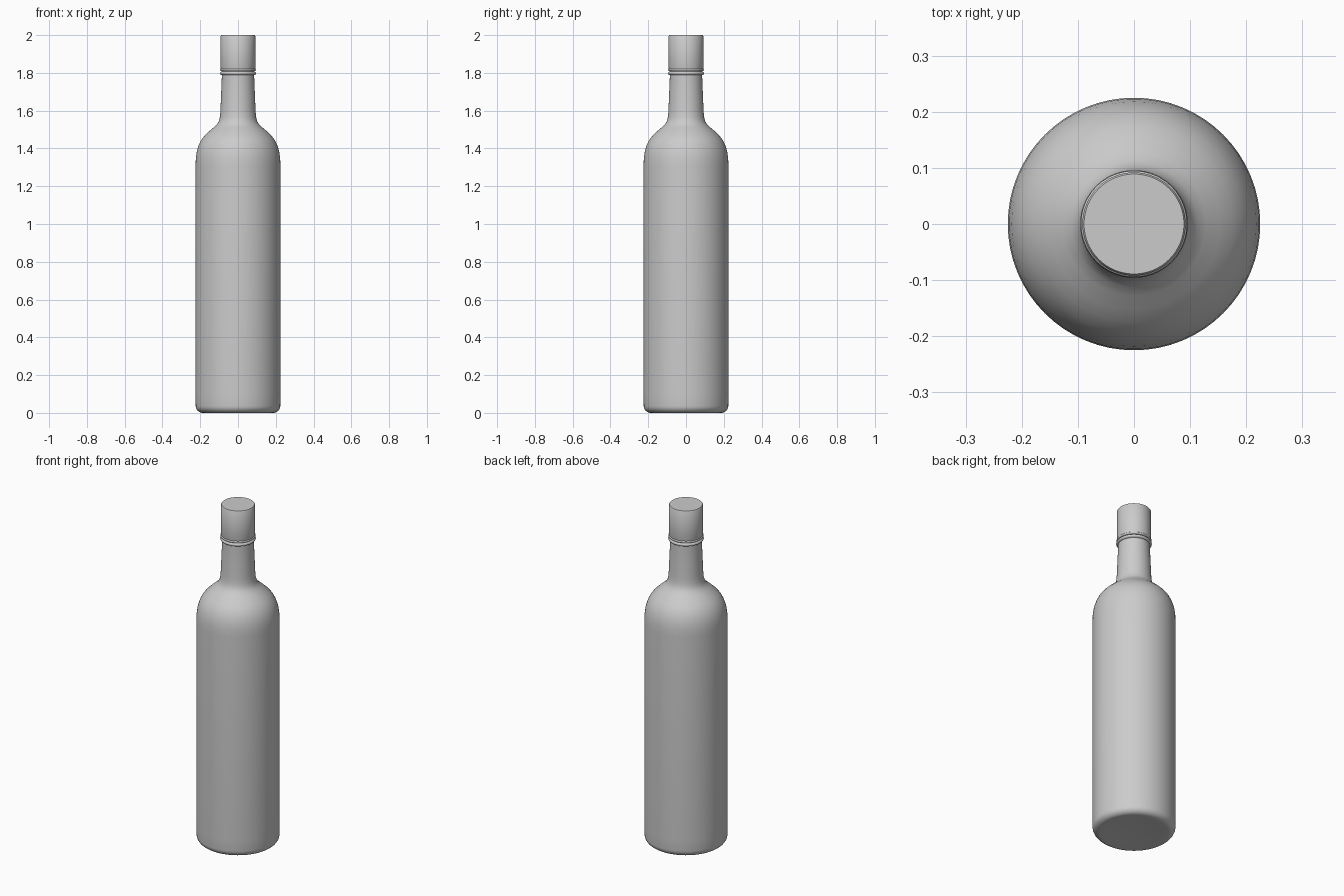
import bpy, bmesh, math

if "Cube" in bpy.data.objects:
    bpy.data.objects.remove(bpy.data.objects["Cube"])


def lathe(name, profile, steps=64):
    """Spin an (r, z) profile around z into a closed, smooth object."""
    bm = bmesh.new()
    verts = [bm.verts.new((r, 0, z)) for r, z in profile]
    edges = [bm.edges.new(p) for p in zip(verts, verts[1:])]
    bmesh.ops.spin(bm, geom=verts + edges, cent=(0, 0, 0), axis=(0, 0, 1),
                   angle=math.tau, steps=steps, use_duplicate=False)
    bmesh.ops.remove_doubles(bm, verts=bm.verts, dist=1e-5)
    bmesh.ops.recalc_face_normals(bm, faces=bm.faces)
    mesh = bpy.data.meshes.new(name)
    bm.to_mesh(mesh)
    bm.free()
    obj = bpy.data.objects.new(name, mesh)
    bpy.context.collection.objects.link(obj)
    bpy.ops.object.select_all(action='DESELECT')
    obj.select_set(True)
    bpy.context.view_layer.objects.active = obj
    bpy.ops.object.shade_smooth_by_angle(angle=math.radians(40))
    return obj


def arc(cr, cz, rad, a0, a1, n=6):
    """Points of a circular arc in the profile plane."""
    return [(cr + rad * math.cos(math.radians(a0 + (a1 - a0) * i / n)),
             cz + rad * math.sin(math.radians(a0 + (a1 - a0) * i / n)))
            for i in range(n + 1)]


# Bottle: flat base, rounded heel, straight body, curved shoulder, tapered neck
bottle = [(0, 0.005), (0.15, 0.005)]
bottle += arc(0.187, 0.037, 0.037, -90, 0)
bottle += [(0.225, 0.1), (0.225, 1.31), (0.223, 1.35), (0.218, 1.385),
           (0.208, 1.418), (0.194, 1.446), (0.175, 1.47), (0.152, 1.492),
           (0.128, 1.512), (0.112, 1.527), (0.102, 1.543), (0.096, 1.565),
           (0.093, 1.6), (0.086, 1.77), (0.086, 1.84), (0, 1.84)]
lathe("bottle", bottle)

# Rounded collar ring below the cap
lathe("neck_ring", [(0.084, 1.787)] + arc(0.087, 1.798, 0.009, -80, 80)
      + [(0.086, 1.808)])

# Cap with a thin bead around its lower edge
cap = [(0, 1.809), (0.088, 1.809)] + arc(0.089, 1.815, 0.006, -90, 70)
cap += [(0.092, 1.824), (0.092, 1.995), (0.089, 2.0), (0, 2.0)]
lathe("cap", cap)
